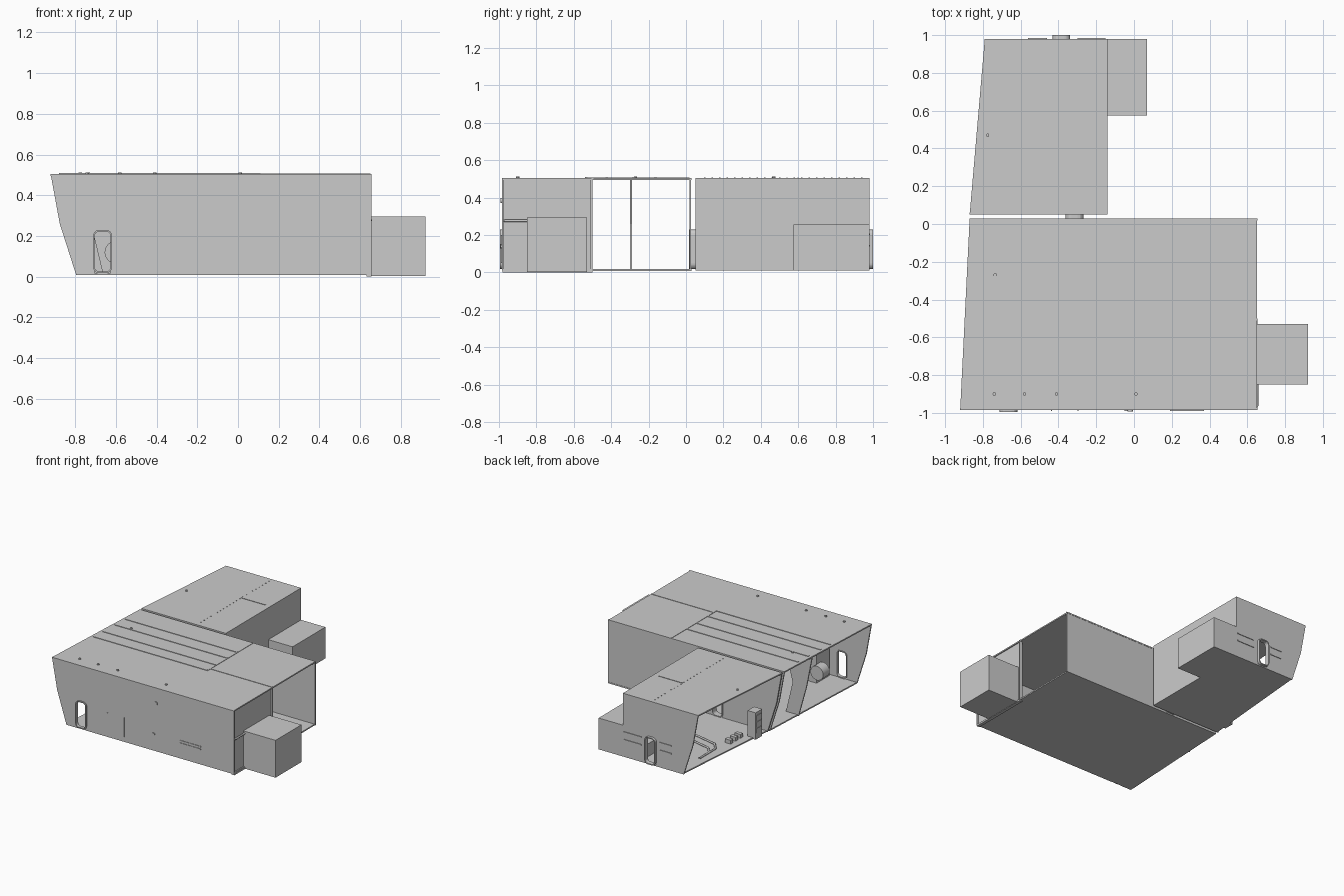
import bpy, bmesh, math
from mathutils import Vector

cube = bpy.data.objects.get("Cube")
if cube:
    bpy.data.objects.remove(cube, do_unlink=True)

grey = bpy.data.materials.new("hull_grey")
grey.use_nodes = True
GREY = (0.6, 0.6, 0.6, 1)
grey.diffuse_color = GREY
grey.node_tree.nodes["Principled BSDF"].inputs["Base Color"].default_value = GREY

FLOOR, ROOF, T = 0.01, 0.505, 0.01


def finish(name, bm):
    bmesh.ops.recalc_face_normals(bm, faces=bm.faces)
    mesh = bpy.data.meshes.new(name)
    bm.to_mesh(mesh)
    bm.free()
    mesh.materials.append(grey)
    obj = bpy.data.objects.new(name, mesh)
    bpy.context.collection.objects.link(obj)
    return obj


def prism(name, outline, axis, lo, hi):
    """Extrude a 2D outline along y (x-z outline) or z (x-y outline)."""
    bm = bmesh.new()
    place = (lambda p: (p[0], lo, p[1])) if axis == "y" else (lambda p: (p[0], p[1], lo))
    face = bm.faces.new([bm.verts.new(place(p)) for p in outline])
    out = bmesh.ops.extrude_face_region(bm, geom=[face])
    step = Vector((0, hi - lo, 0)) if axis == "y" else Vector((0, 0, hi - lo))
    bmesh.ops.translate(bm, verts=[v for v in out["geom"] if isinstance(v, bmesh.types.BMVert)], vec=step)
    return finish(name, bm)


def box(name, x0, x1, y0, y1, z0, z1):
    return prism(name, [(x0, y0), (x1, y0), (x1, y1), (x0, y1)], "z", z0, z1)


def disc(name, centre, radius, depth, axis="z", sides=16):
    bm = bmesh.new()
    bmesh.ops.create_cone(bm, cap_ends=True, segments=sides, radius1=radius, radius2=radius, depth=depth)
    obj = finish(name, bm)
    obj.location = centre
    if axis == "y":
        obj.rotation_euler.x = math.pi / 2
    return obj


def pipe(name, points, radius):
    curve = bpy.data.curves.new(name, "CURVE")
    curve.dimensions = "3D"
    curve.bevel_depth, curve.bevel_resolution = radius, 1
    spline = curve.splines.new("POLY")
    spline.points.add(len(points) - 1)
    for point, co in zip(spline.points, points):
        point.co = (*co, 1)
    curve.materials.append(grey)
    obj = bpy.data.objects.new(name, curve)
    bpy.context.collection.objects.link(obj)


def edge(y):
    """Upper x of the tapering open side at depth y."""
    if y < 0.04:
        return -0.92 + 0.05 * (y + 0.98) / 1.01
    return -0.87 + 0.08 * (y - 0.05) / 0.93


def rounded(cx, half, z0, z1, r):
    pts = []
    corners = [(cx + half - r, z1 - r), (cx - half + r, z1 - r),
               (cx - half + r, z0 + r), (cx + half - r, z0 + r)]
    for i, (x, z) in enumerate(corners):
        for k in range(5):
            a = math.pi / 2 * (i + k / 4)
            pts.append((x + r * math.cos(a), z + r * math.sin(a)))
    return pts


def door_frame(name, cx, y0, y1):
    """Rounded rectangular tube around a doorway."""
    bm = bmesh.new()
    loops = []
    for y in (y0, y1):
        for inset in (0, 0.008):
            outline = rounded(cx, 0.047 - inset, 0.018 + inset, 0.23 - inset, 0.03 - inset)
            loops.append([bm.verts.new((x, y, z)) for x, z in outline])
    for a, b in ((0, 1), (1, 3), (3, 2), (2, 0)):
        A, B = loops[a], loops[b]
        for i in range(len(A)):
            j = (i + 1) % len(A)
            bm.faces.new((A[i], A[j], B[j], B[i]))
    finish(name, bm)


def bulkhead(name, y, x1, door):
    """Cross wall with a sloped outer edge and a rounded doorway."""
    top = edge(y)
    arch = rounded(door, 0.04, 0.025, 0.223, 0.025)[:10]
    notch = [(door - 0.04, FLOOR)] + arch[::-1] + [(door + 0.04, FLOOR)]
    outline = [(top + 0.125, FLOOR)] + notch
    outline += [(x1, FLOOR), (x1, ROOF), (top, ROOF), (top + 0.045, 0.26)]
    prism(name, outline, "y", y, y + T)


def deck(name, y0, y1, x1, z, shift):
    prism(name, [(edge(y0) + shift, y0), (x1, y0), (x1, y1), (edge(y1) + shift, y1)], "z", z, z + T)


# Main compartment
deck("main_floor", -0.98, 0.03, 0.65, FLOOR - 0.002, 0.125)
deck("main_roof", -0.98, 0.03, 0.65, ROOF - T, 0)
bulkhead("front_wall", -0.985, 0.655, -0.665)
bulkhead("main_back_wall", 0.018, 0.655, -0.315)
box("main_side_wall", 0.63, 0.642, -0.98, -0.5, 0.0, ROOF)
box("side_wall_post", 0.63, 0.655, -0.51, -0.5, 0.0, ROOF)
box("side_floor_sill", 0.63, 0.655, -0.98, -0.5, 0.0, 0.014)
box("main_side_box", 0.642, 0.92, -0.85, -0.53, 0.003, 0.295)

# Rear compartment
deck("rear_floor", 0.05, 0.98, -0.14, FLOOR, 0.13)
deck("rear_roof", 0.05, 0.98, -0.14, ROOF - T, 0)
bulkhead("rear_front_wall", 0.05, -0.14, -0.315)
bulkhead("rear_back_wall", 0.97, -0.14, -0.385)
box("rear_side_wall", -0.15, -0.14, 0.05, 0.98, FLOOR, ROOF)
box("rear_side_box", -0.14, 0.07, 0.575, 0.98, FLOOR, 0.255)

# Door frames and the passage between compartments
door_frame("front_door_frame", -0.665, -0.995, -0.97)
door_frame("passage_frame", -0.315, 0.015, 0.065)
door_frame("rear_door_frame", -0.385, 0.965, 1.0)

# Roof ribs and seams
for y in (-0.54, -0.43, -0.29, -0.17):
    box("roof_rib", edge(y) + 0.02, 0.11, y, y + 0.014, ROOF - 0.004, ROOF + 0.004)
box("roof_cross_seam", 0.105, 0.115, -0.54, 0.02, ROOF - 0.004, ROOF + 0.003)
box("roof_side_seam", 0.11, 0.65, -0.505, -0.495, ROOF - 0.004, ROOF + 0.003)
box("rear_roof_seam", -0.39, -0.18, 0.597, 0.602, ROOF - 0.004, ROOF + 0.003)
for i in range(22):
    disc("roof_bolt", (-0.39, 0.1 + i * 0.04, ROOF), 0.004, 0.006, sides=6)
for x, y in ((-0.735, -0.27), (-0.775, 0.47), (-0.74, -0.9), (-0.58, -0.9), (-0.41, -0.9), (0.01, -0.9)):
    disc("roof_fitting", (x, y, ROOF + 0.002), 0.009, 0.012, sides=10)

# Front wall fittings
disc("front_port", (-0.02, -0.987, 0.385), 0.014, 0.01, "y")
disc("front_lower_port", (-0.04, -0.987, 0.14), 0.011, 0.008, "y")
for x in (-0.44, -0.3):
    box("front_panel_seam", x, x + 0.006, -0.989, -0.984, 0.05, 0.2)
for z in (0.125, 0.145):
    box("front_vent", 0.19, 0.37, -0.989, -0.984, z, z + 0.008)
pipe("side_handrail", [(0.645, -0.97, 0.277), (0.652, -0.96, 0.277), (0.652, -0.85, 0.277)], 0.007)

# Rear wall rails
for z in (0.14, 0.2):
    box("rear_wall_rail", -0.3, -0.15, 0.978, 0.985, z, z + 0.008)
    box("rear_wall_short_rail", -0.56, -0.46, 0.978, 0.985, z, z + 0.008)

# Interior: partial partition, ribs, lockers, drum and floor pipes
prism("partition", [(-0.77, FLOOR), (-0.66, FLOOR), (-0.72, 0.26), (-0.66, ROOF - T),
                    (edge(-0.3), ROOF - T), (-0.84, 0.26)], "y", -0.3, -0.29)
box("rear_locker", -0.75, -0.68, 0.13, 0.21, FLOOR, 0.22)
for z in (0.06, 0.11, 0.16):
    box("locker_drawer", -0.754, -0.749, 0.135, 0.205, z, z + 0.035)
box("front_locker", -0.57, -0.47, -0.96, -0.8, FLOOR, 0.27)
drum = disc("front_drum", (-0.6, -0.8, 0.12), 0.055, 0.08, "y", 24)
for p in drum.data.polygons:
    p.use_smooth = len(p.vertices) == 4
drum.data.set_sharp_from_angle(angle=math.radians(40))
box("rear_bench", -0.3, -0.16, 0.62, 0.9, FLOOR, 0.12)
for y in (0.42, 0.5):
    pipe("floor_pipe", [(-0.62, y + 0.22, 0.025), (-0.62, y + 0.1, 0.025), (-0.57, y + 0.04, 0.025),
                        (-0.4, y, 0.025), (-0.16, y, 0.025)], 0.008)
for i in range(3):
    box("floor_block", -0.66, -0.61, 0.24 + i * 0.06, 0.27 + i * 0.06, FLOOR, 0.05)
